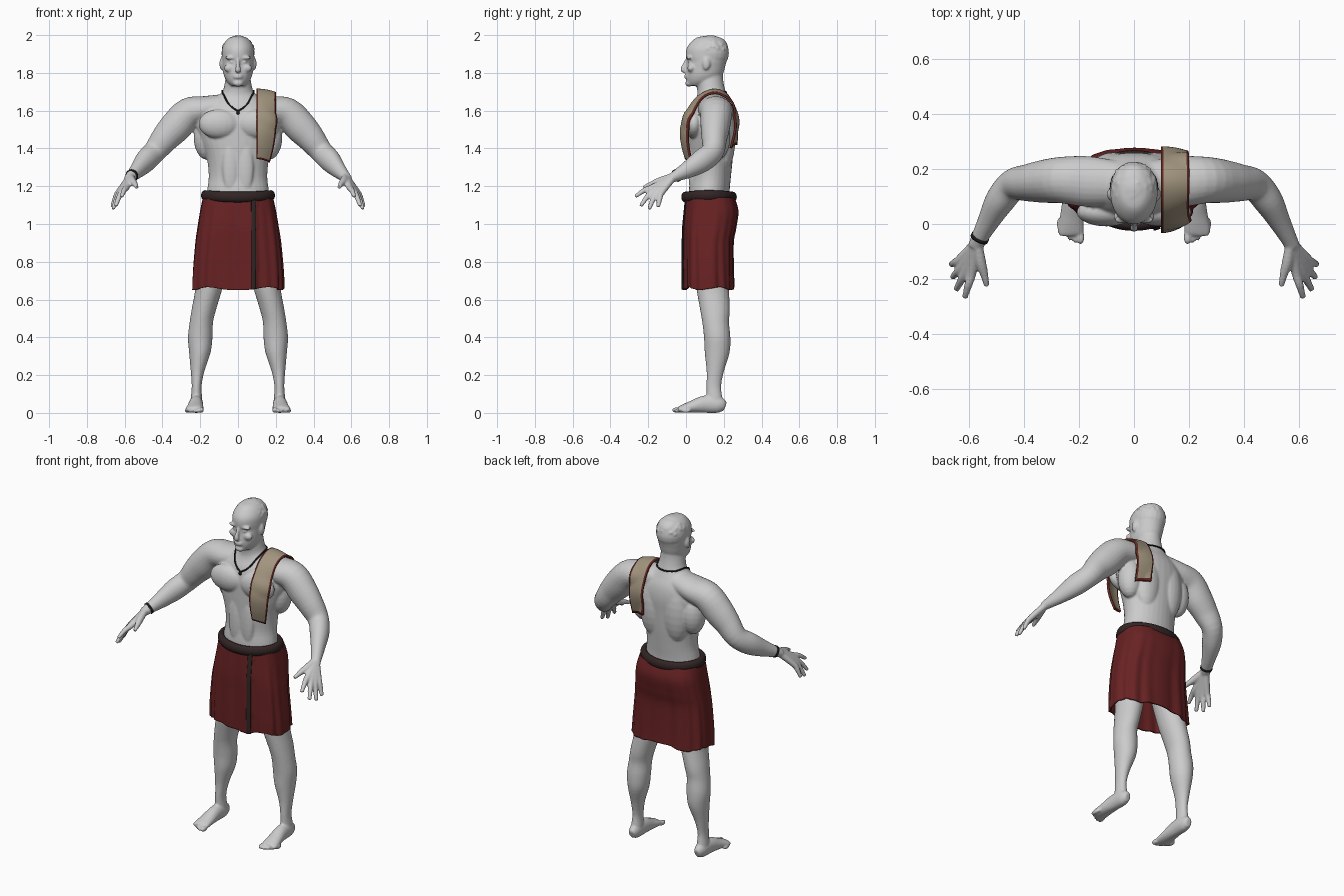
import bpy, bmesh, math, random
from mathutils import Vector as V, Matrix
from mathutils.bvhtree import BVHTree

cube = bpy.data.objects.get("Cube")
if cube:
    bpy.data.objects.remove(cube, do_unlink=True)


def material(name, rgb):
    m = bpy.data.materials.new(name)
    m.use_nodes = True
    m.diffuse_color = (*rgb, 1)
    m.node_tree.nodes["Principled BSDF"].inputs["Base Color"].default_value = (*rgb, 1)
    return m


SKIN = material("pale grey skin", (0.6, 0.6, 0.6))
RED = material("dark red cloth", (0.14, 0.016, 0.017))
BROWN = material("dark brown belt", (0.032, 0.018, 0.018))
BEIGE = material("beige cloth", (0.36, 0.3, 0.21))
TRIM = material("rust trim", (0.13, 0.022, 0.016))
BLACK = material("black cord", (0.012, 0.01, 0.01))


def spline(rows, steps):
    """Smooth interpolation through rows of numbers."""
    out = []
    for i in range(len(rows) - 1):
        p = [rows[max(0, min(len(rows) - 1, i + k))] for k in (-1, 0, 1, 2)]
        for j in range(steps):
            t = j / steps
            out.append([b + 0.5 * t * (c - a + t * (2 * a - 5 * b + 4 * c - d + t * (3 * (b - c) + d - a)))
                        for a, b, c, d in zip(*p)])
    return out + [list(rows[-1])]


def grid(bm, points, close=False, caps=False):
    rings = [[bm.verts.new(p) for p in row] for row in points]
    n = len(rings[0])
    for a, b in zip(rings, rings[1:]):
        for j in range(n if close else n - 1):
            k = (j + 1) % n
            bm.faces.new((a[j], a[k], b[k], b[j]))
    if caps:
        bm.faces.new(rings[0])
        bm.faces.new(rings[-1])


def loft(bm, rows, upright=False, s=1, sides=24, steps=4):
    """Rows are x, y, z, half width, half depth."""
    pts = spline(rows, steps)
    rings = []
    for i, p in enumerate(pts):
        u, v = V((1, 0, 0)), V((0, 1, 0))
        if not upright:
            t = (V(pts[min(i + 1, len(pts) - 1)][:3]) - V(pts[max(i - 1, 0)][:3])).normalized()
            u = t.cross(V((0, 0, 1))).normalized()
            v = u.cross(t)
        ring = []
        for j in range(sides):
            a = math.tau * j / sides
            q = V(p[:3]) + u * p[3] * math.cos(a) + v * p[4] * math.sin(a)
            ring.append((q.x * s, q.y, q.z))
        rings.append(ring)
    grid(bm, rings, True, True)


def ball(bm, c, r):
    m = Matrix.Translation(c) @ Matrix.Diagonal((*r, 1))
    bmesh.ops.create_uvsphere(bm, u_segments=20, v_segments=12, radius=1, matrix=m)


def finish(name, bm, *mats, thick=0):
    bmesh.ops.recalc_face_normals(bm, faces=bm.faces[:])
    me = bpy.data.meshes.new(name)
    bm.to_mesh(me)
    bm.free()
    for m in mats:
        me.materials.append(m)
    for f in me.polygons:
        f.use_smooth = True
    ob = bpy.data.objects.new(name, me)
    bpy.context.collection.objects.link(ob)
    if thick:
        sol = ob.modifiers.new("thickness", "SOLIDIFY")
        sol.thickness, sol.offset = thick, 0
    return ob


# Torso and neck
bm = bmesh.new()
loft(bm, [(0, .13, 1.0, .165, .105), (0, .122, 1.15, .166, .108), (0, .13, 1.25, .155, .108),
          (0, .133, 1.35, .166, .115), (0, .135, 1.45, .2, .12), (0, .138, 1.54, .225, .122),
          (0, .14, 1.61, .19, .11), (0, .14, 1.665, .125, .085), (0, .135, 1.7, .083, .075),
          (0, .125, 1.76, .068, .072), (0, .125, 1.82, .06, .07)], upright=True, sides=32)

# Head and face
loft(bm, [(0, .06, 1.732, .036, .048), (0, .083, 1.755, .06, .08), (0, .097, 1.79, .076, .097),
          (0, .107, 1.84, .083, .102), (0, .111, 1.86, .085, .104), (0, .111, 1.89, .086, .112),
          (0, .113, 1.93, .084, .11), (0, .12, 1.965, .068, .092), (0, .12, 1.988, .042, .06),
          (0, .12, 1.995, .01, .015)], upright=True, sides=32)
loft(bm, [(0, .006, 1.875, .008, .008), (0, -.006, 1.845, .009, .012), (0, -.016, 1.818, .015, .014),
          (0, -.006, 1.807, .012, .01)])
for z in (1.786, 1.776):
    ball(bm, (0, .002, z), (.026, .012, .006))
ball(bm, (0, .016, 1.745), (.028, .02, .018))

# Cropped hair with small tufts
ball(bm, (0, .128, 1.905), (.088, .1, .094))
random.seed(4)
for i in range(70):
    d = V((random.uniform(-1, 1), random.uniform(-.7, 1), random.uniform(.25, 1))).normalized()
    ball(bm, (d.x * .085, .128 + d.y * .097, 1.905 + d.z * .09), (.009, .009, .006))

FINGERS = [((.59, -.175, 1.195), (.616, -.268, 1.145)), ((.61, -.17, 1.178), (.648, -.24, 1.095)),
           ((.624, -.155, 1.168), (.662, -.195, 1.078)), ((.634, -.13, 1.165), (.667, -.148, 1.09))]
for s in (1, -1):
    # Brow, eye, cheek and ear
    ball(bm, (s * .036, .016, 1.88), (.036, .015, .01))
    ball(bm, (s * .032, .019, 1.857), (.014, .012, .008))
    ball(bm, (s * .045, .027, 1.825), (.03, .02, .022))
    ball(bm, (s * .088, .108, 1.848), (.01, .02, .033))
    # Chest, side and back muscles
    ball(bm, (s * .1, .043, 1.53), (.11, .052, .078))
    ball(bm, (s * .165, .165, 1.46), (.07, .07, .12))
    ball(bm, (s * .075, .2, 1.46), (.085, .062, .18))
    ball(bm, (s * .04, .032, 1.3), (.042, .02, .14))
    # Shoulder and arm
    loft(bm, [(.06, .15, 1.63, .08, .06), (.17, .155, 1.608, .092, .07), (.26, .16, 1.587, .085, .082),
              (.33, .155, 1.515, .078, .085), (.385, .15, 1.455, .068, .075), (.44, .142, 1.385, .058, .062),
              (.488, .085, 1.335, .054, .062), (.53, .01, 1.288, .04, .046),
              (.568, -.062, 1.25, .029, .028), (.578, -.085, 1.24, .028, .022)], s=s)
    # Hand
    for k, tip in FINGERS:
        mid = [(a + b) / 2 for a, b in zip(k, tip)]
        loft(bm, [(.57, -.065, 1.25, .02, .02), (*k, .018, .017), (mid[0], mid[1], mid[2] + .008, .015, .014),
                  (*tip, .011, .01)], s=s, sides=12)
    loft(bm, [(.568, -.08, 1.25, .018, .018), (.558, -.14, 1.227, .02, .02), (.545, -.185, 1.21, .015, .015),
              (.536, -.226, 1.193, .01, .01)], s=s, sides=12)
    # Leg
    loft(bm, [(.105, .13, 1.02, .085, .09), (.125, .125, .85, .092, .088), (.152, .14, .67, .073, .086),
              (.18, .153, .55, .065, .079), (.194, .157, .48, .062, .071), (.2, .165, .4, .065, .07),
              (.202, .165, .32, .057, .066), (.214, .155, .22, .036, .046), (.219, .147, .14, .026, .039),
              (.22, .152, .07, .031, .042), (.22, .155, .03, .03, .04)], upright=True, s=s)
    # Foot and toes
    loft(bm, [(.218, .208, .034, .018, .024), (.22, .175, .043, .033, .043), (.222, .1, .046, .037, .046),
              (.226, .03, .032, .043, .032), (.23, -.025, .02, .048, .02), (.23, -.04, .016, .042, .014)], s=s)
    for i in range(5):
        r = .015 if i == 0 else .011
        ball(bm, (s * (.195 + .019 * i), -.048 + .006 * i * i / 2, r), (r, .026, r))

body = finish("body", bm, SKIN)
rem = body.modifiers.new("fuse", "REMESH")
rem.mode, rem.voxel_size, rem.use_smooth_shade = "VOXEL", .006, True
smo = body.modifiers.new("soften", "SMOOTH")
smo.factor, smo.iterations = .5, 4
dg = bpy.context.evaluated_depsgraph_get()
fused = bpy.data.meshes.new_from_object(body.evaluated_get(dg))
body.modifiers.clear()
body.data = fused
fused.materials.clear()
fused.materials.append(SKIN)
for f in fused.polygons:
    f.use_smooth = True
tree = BVHTree.FromPolygons([v.co for v in fused.vertices], [tuple(f.vertices) for f in fused.polygons])


def outside(p, gap, snap=False):
    """Keep a point at least a gap away from the skin, or right at it."""
    loc, nor = tree.find_nearest(V(p))[:2]
    return loc + nor * gap if snap or (V(p) - loc).dot(nor) < gap else V(p)


# Wrapped skirt: z, centre y, half width, half depth
SKIRT = spline([(1.14, .13, .182, .122), (1.07, .137, .196, .135), (.98, .128, .21, .132),
                (.9, .121, .221, .125), (.75, .122, .234, .125), (.658, .125, .237, .126)], 8)


def skirt_point(a, i, extra=0):
    z, cy, rx, ry = SKIRT[i]
    t = i / (len(SKIRT) - 1)
    c, s = math.cos(a), math.sin(a)
    fold = .004 * t * (math.sin(9 * a + 2 * t) + math.sin(17 * a)) + extra
    x = math.copysign(abs(c) ** .72, c) * (rx + fold)
    y = cy + math.copysign(abs(s) ** .72, s) * (ry + fold)
    if s < 0 and .005 < x < .1:
        y -= .007
    return x, y, z + .008 * t ** 6 * math.sin(5 * a)


bm = bmesh.new()
grid(bm, [[skirt_point(math.tau * j / 120, i) for j in range(120)] for i in range(len(SKIRT))], True)
finish("skirt", bm, RED, thick=.008)

# Dark stripe down the skirt front
bm = bmesh.new()
grid(bm, [[skirt_point(-math.acos((x / SKIRT[i][2]) ** (1 / .72)), i, .006) for x in (.068, .076, .084, .092)]
          for i in range(len(SKIRT))])
finish("skirt_stripe", bm, BROWN, thick=.006)

# Rolled belt
bm = bmesh.new()
rings = []
for i in range(65):
    a = math.tau * i / 64
    ring = []
    for j in range(12):
        b = math.tau * j / 12
        d = .02 * math.cos(b)
        ring.append(((.176 + d) * math.cos(a), .122 + (.127 + d) * math.sin(a),
                     1.143 + .008 * math.cos(a) ** 2 + .028 * math.sin(b)))
    rings.append(ring)
grid(bm, rings, True)
bmesh.ops.remove_doubles(bm, verts=bm.verts[:], dist=.0001)
finish("belt", bm, BROWN)

# Shoulder cloth: y, z, outer edge x, running from front to back
path = spline([(.0, 1.345, .165), (-.02, 1.42, .185), (-.026, 1.5, .197), (.0, 1.585, .198),
               (.06, 1.67, .198), (.14, 1.71, .2), (.21, 1.69, .2), (.26, 1.61, .198),
               (.277, 1.53, .195), (.25, 1.42, .19)], 5)
COLS = 12
bm = bmesh.new()
rows = []
for y, z, edge in path:
    row = []
    for j in range(COLS + 1):
        v = j / COLS
        k = 1 - v * v * (.22 if y < .14 else .12) * min(1, abs(y - .14) / .1)
        row.append(outside((.098 + (edge - .098) * v, .14 + (y - .14) * k, z - .018 * v * v), .01))
    rows.append(row)
grid(bm, rows)
for n, f in enumerate(bm.faces):
    i, j = divmod(n, COLS)
    f.material_index = int(j in (0, COLS - 1) or i in (0, len(path) - 2))
finish("shoulder_cloth", bm, BEIGE, TRIM, thick=.012)

# Necklace cord lying on the skin, with a bead
half = [(0, -.01, 1.605), (.03, 0, 1.627), (.055, .015, 1.652), (.085, .06, 1.692),
        (.098, .13, 1.712), (.065, .2, 1.705), (0, .22, 1.7)]
loop = half + [(-x, y, z) for x, y, z in half[-2::-1]]
bm = bmesh.new()
loft(bm, [(*outside(p, .003, True), .0045, .0045) for p in spline(loop, 4)], sides=8, steps=1)
finish("necklace", bm, BLACK)
bm = bmesh.new()
ball(bm, outside((0, -.01, 1.598), .004, True), (.009, .007, .011))
finish("necklace_bead", bm, BLACK)

# Bracelet on the right wrist
bm = bmesh.new()
loft(bm, [(.559, -.045, 1.259, .034, .034), (.564, -.055, 1.254, .034, .034)], s=-1, steps=2)
finish("bracelet", bm, BLACK)
